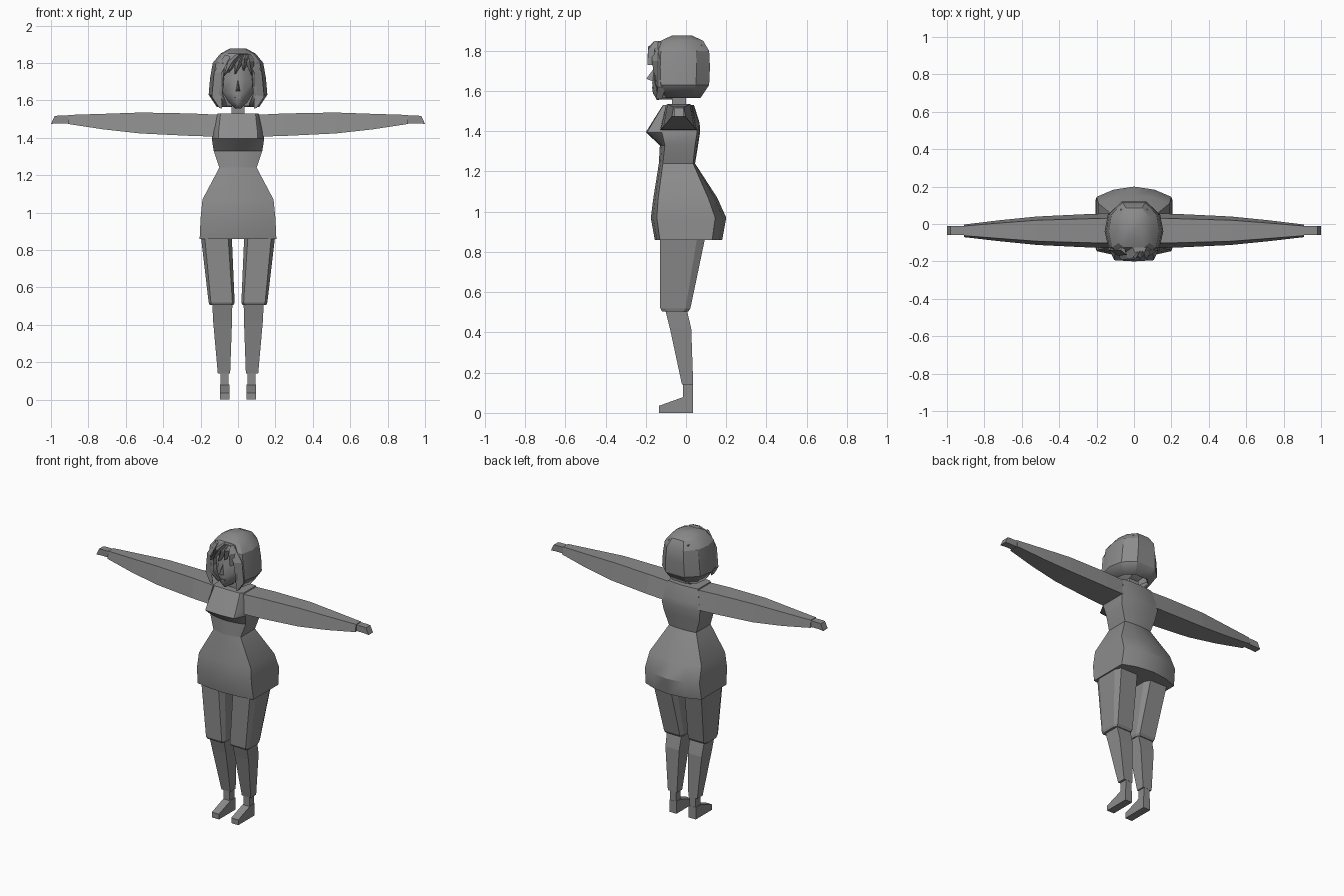
import bpy, bmesh, math
from mathutils import Vector

if "Cube" in bpy.data.objects:
    bpy.data.objects.remove(bpy.data.objects["Cube"])

GREY = (0.26, 0.26, 0.26, 1)
mat = bpy.data.materials.new("plain grey")
mat.use_nodes = True
mat.diffuse_color = GREY
mat.node_tree.nodes["Principled BSDF"].inputs["Base Color"].default_value = GREY


def loft(name, rings, smooth=None, caps=True, skip=None, thick=0):
    """Skin a list of equal-length point rings; skip(i, j) leaves faces open."""
    bm = bmesh.new()
    vs = [[bm.verts.new(p) for p in ring] for ring in rings]
    n = len(vs[0])
    for i in range(len(vs) - 1):
        for j in range(n):
            if skip and skip(i, j):
                continue
            k = (j + 1) % n
            bm.faces.new((vs[i][j], vs[i][k], vs[i + 1][k], vs[i + 1][j]))
    if caps:
        bm.faces.new(vs[0])
    bm.faces.new(vs[-1])
    bmesh.ops.recalc_face_normals(bm, faces=bm.faces)
    mesh = bpy.data.meshes.new(name)
    bm.to_mesh(mesh)
    bm.free()
    obj = bpy.data.objects.new(name, mesh)
    bpy.context.collection.objects.link(obj)
    mesh.materials.append(mat)
    if thick:
        mod = obj.modifiers.new("thickness", "SOLIDIFY")
        mod.thickness = thick
        mod.offset = -1
    if smooth:
        bpy.ops.object.select_all(action="DESELECT")
        obj.select_set(True)
        bpy.context.view_layer.objects.active = obj
        bpy.ops.object.shade_smooth_by_angle(angle=math.radians(smooth))
    return obj


def pair(name, rings):
    """Build a left part and its mirrored right twin."""
    loft("left_" + name, rings)
    loft("right_" + name, [[(-x, y, z) for x, y, z in r] for r in rings])


def box_ring(z, x0, x1, y0, y1, c=0.0):
    """Horizontal rectangle, optionally with cut corners."""
    if not c:
        return [(x0, y0, z), (x1, y0, z), (x1, y1, z), (x0, y1, z)]
    return [(x0 + c, y0, z), (x1 - c, y0, z), (x1, y0 + 2 * c, z), (x1, y1 - 2 * c, z),
            (x1 - c, y1, z), (x0 + c, y1, z), (x0, y1 - 2 * c, z), (x0, y0 + 2 * c, z)]


def body_ring(z, w, yf, yfc, yb, ybc, t=0.6, blend=0.6):
    """Flat-sided ring with bowed front and back."""
    mf, mb = yfc + (yf - yfc) * blend, ybc + (yb - ybc) * 0.7
    return [(-w, yfc, z), (-w * t, mf, z), (0, yf, z), (w * t, mf, z), (w, yfc, z),
            (w, ybc, z), (w * .55, mb, z), (0, yb, z), (-w * .55, mb, z), (-w, ybc, z)]


# Dress and torso
loft("dress", [
    body_ring(.86, .205, -.155, -.13, .18, .13),
    body_ring(.97, .20, -.175, -.145, .20, .145),
    body_ring(1.07, .19, -.162, -.138, .155, .11),
    body_ring(1.24, .10, -.135, -.115, .045, .035)], smooth=30)
loft("bodice", [
    body_ring(1.24, .10, -.135, -.115, .045, .035),
    body_ring(1.33, .13, -.13, -.105, .06, .045),
    body_ring(1.395, .14, -.20, -.12, .07, .055, .75, .92),
    body_ring(1.44, .132, -.172, -.115, .068, .05, .78, .92),
    body_ring(1.53, .11, -.115, -.10, .04, .03, .85, .9)], smooth=35)

# Neck
loft("neck", [box_ring(1.50, -.035, .035, -.07, 0), box_ring(1.62, -.033, .033, -.07, 0)])


# Sleeves, with a narrow top and a wide underside
def sleeve_ring(x, z0, z1, y0, y1, inset):
    return [(x, y0, z0), (x, y1, z0), (x, y1 - inset, z1), (x, y0 + inset, z1)]


pair("sleeve", [
    sleeve_ring(.08, 1.405, 1.522, -.13, .058, .028),
    sleeve_ring(.25, 1.41, 1.53, -.125, .053, .025),
    sleeve_ring(.52, 1.423, 1.535, -.112, .04, .02),
    sleeve_ring(.72, 1.445, 1.528, -.092, .02, .015),
    sleeve_ring(.91, 1.474, 1.522, -.07, -.003, .008)])

# Hands
pair("hand", [
    sleeve_ring(.89, 1.477, 1.518, -.058, -.012, 0),
    sleeve_ring(.965, 1.477, 1.518, -.058, -.012, 0)])
pair("fingers", [
    [(.965, -.058, 1.477), (.965, -.012, 1.477), (.965, -.012, 1.518), (.965, -.058, 1.518)],
    [(1.0, -.058, 1.474), (1.0, -.012, 1.474), (.98, -.012, 1.516), (.98, -.058, 1.516)]])

# Trouser legs
pair("trouser_leg", [
    box_ring(.505, .024, .152, -.12, .012, .012),
    box_ring(.52, .018, .157, -.128, .022, .012),
    box_ring(.87, .033, .198, -.13, .095, .02)])

# Shins, ankles and feet
pair("shin", [
    box_ring(.14, .042, .108, -.02, .036),
    box_ring(.42, .032, .133, -.08, .026),
    box_ring(.53, .03, .138, -.108, .0)])
pair("ankle", [box_ring(.07, .05, .094, -.016, .035), box_ring(.16, .05, .094, -.016, .035)])
pair("foot", [
    [(x, y, z) for y, z in ((.036, 0), (-.135, 0), (-.135, .035), (-.01, .08), (.036, .08))]
    for x in (.045, .097)])


# Head with a pointed chin
def head_ring(z, w, yf, yb):
    return [(-w, yf + .06, z), (-w * .4, yf + .008, z), (0, yf, z), (w * .4, yf + .008, z),
            (w, yf + .06, z), (w * .8, yb, z), (-w * .8, yb, z)]


loft("head", [
    head_ring(1.557, .015, -.145, -.05),
    head_ring(1.59, .05, -.165, .03),
    head_ring(1.64, .082, -.168, .08),
    head_ring(1.71, .09, -.16, .09),
    head_ring(1.83, .09, -.14, .08)], smooth=40)
loft("nose", [
    [(-.014, -.155, 1.645), (.014, -.155, 1.645), (0, -.15, 1.725)],
    [(-.002, -.196, 1.66), (.002, -.196, 1.66), (0, -.193, 1.668)]])
loft("mouth", [box_ring(1.613, -.02, .02, -.17, -.155), box_ring(1.619, -.02, .02, -.17, -.155)])

# Bobbed hair, open around the face
HALF = [(.09, -.155), (.137, -.125), (.157, -.04), (.14, .05), (.07, .115)]
OUTLINE = HALF + [(-x, y) for x, y in reversed(HALF)]


def hair_ring(z, sx, sy, cy=-.02):
    return [(x * sx, cy + (y - cy) * sy, z) for x, y in OUTLINE]


loft("hair", [
    hair_ring(1.565, .72, .68),
    hair_ring(1.63, 1.0, 1.0),
    hair_ring(1.72, .95, 1.03),
    hair_ring(1.80, .86, 1.0),
    hair_ring(1.85, .60, .78),
    hair_ring(1.877, .28, .35)],
    smooth=28, caps=False, skip=lambda i, j: i < 3 and j == len(OUTLINE) - 1, thick=.018)

# Side locks framing the face
for name, s in (("left_lock", 1), ("right_lock", -1)):
    loft(name, [
        [(s * .085, -.14, 1.555), (s * .10, -.15, 1.56), (s * .10, -.12, 1.56)],
        [(s * .088, -.15, 1.63), (s * .14, -.14, 1.62), (s * .13, -.10, 1.62)],
        [(s * .085, -.17, 1.75), (s * .128, -.14, 1.75), (s * .11, -.10, 1.75)],
        [(s * .04, -.165, 1.835), (s * .07, -.14, 1.845), (s * .06, -.10, 1.84)]])


# Fringe strands sweeping to one side
def strand(name, top, mid, tip, width):
    rings = []
    for (x, y, z), w in ((top, width * .6), (mid, width), (tip, .003)):
        rings.append([(x - w, y + .02, z), (x, y - .012, z), (x + w, y + .02, z)])
    loft(name, rings)


for i, (tx, tz) in enumerate(((-.075, 1.73), (-.05, 1.75), (-.015, 1.74), (.03, 1.76), (.075, 1.73))):
    top = Vector((.03 + tx * .3, -.145, 1.848))
    tip = Vector((tx, -.18, tz))
    mid = top.lerp(tip, .45) + Vector((0, -.015, .012))
    strand(f"fringe_{i + 1}", top, mid, tip, .024)
